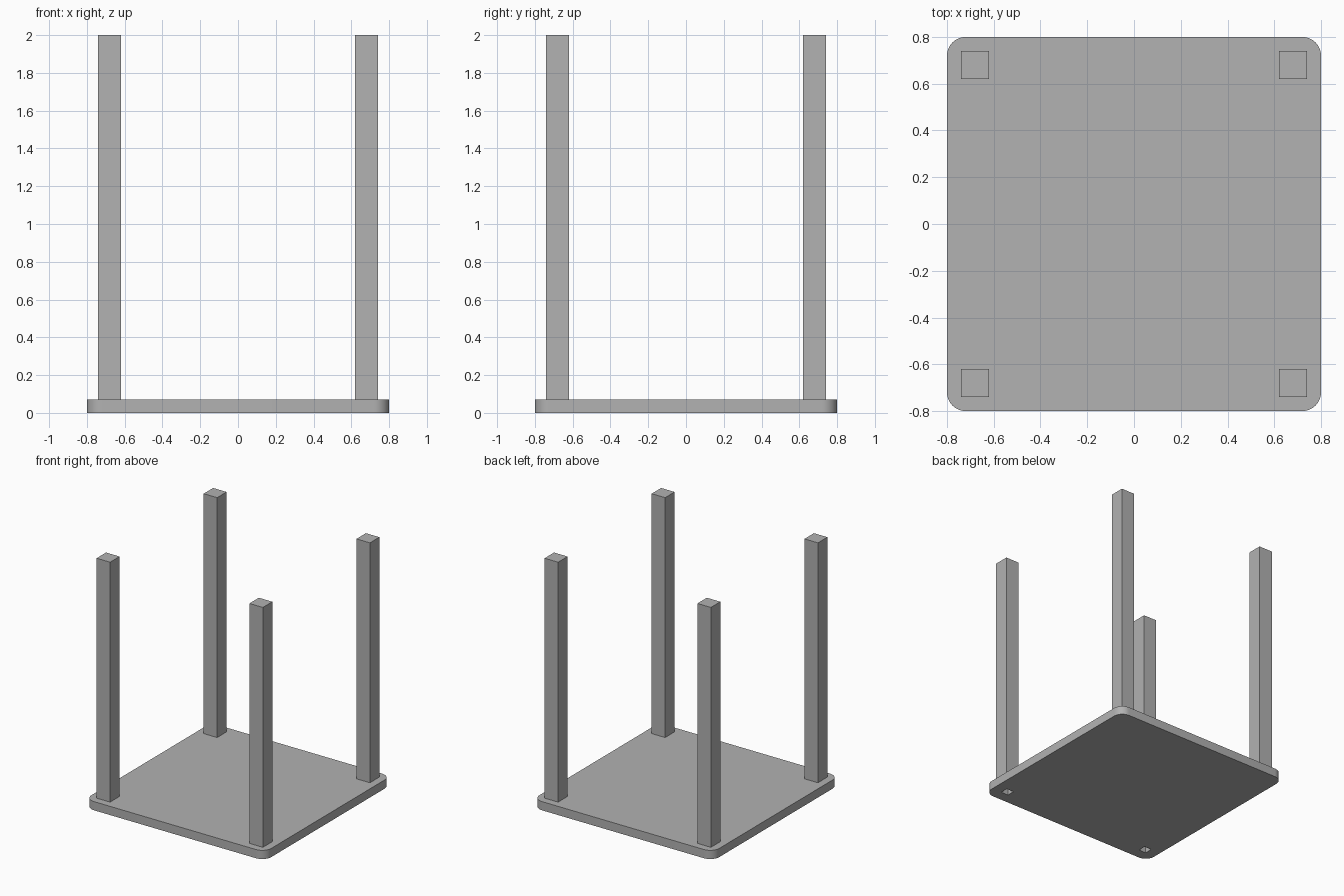
import bpy, bmesh
from mathutils import Matrix

if "Cube" in bpy.data.objects:
    bpy.data.objects.remove(bpy.data.objects["Cube"])

HALF, THICK, RADIUS = 0.80, 0.07, 0.08
LEG, LEG_POS, HEIGHT = 0.12, 0.68, 2.0
SOCKET = 0.065

grey = bpy.data.materials.new("plain_grey")
grey.diffuse_color = (0.445, 0.445, 0.445, 1)
grey.use_nodes = True
grey.node_tree.nodes["Principled BSDF"].inputs["Base Color"].default_value = grey.diffuse_color


def box(name, x, y, z0, z1, w, d):
    """Axis-aligned box standing between two heights."""
    bm = bmesh.new()
    m = Matrix.Translation((x, y, (z0 + z1) / 2)) @ Matrix.Diagonal((w, d, z1 - z0, 1))
    bmesh.ops.create_cube(bm, size=1, matrix=m)
    me = bpy.data.meshes.new(name)
    bm.to_mesh(me)
    bm.free()
    ob = bpy.data.objects.new(name, me)
    bpy.context.collection.objects.link(ob)
    me.materials.append(grey)
    return ob


# Table top lying on the ground, with rounded corners
top = box("table_top", 0, 0, 0, THICK, 2 * HALF, 2 * HALF)
bm = bmesh.new()
bm.from_mesh(top.data)
uprights = [e for e in bm.edges if abs(e.verts[0].co.z - e.verts[1].co.z) > 0.01]
bmesh.ops.bevel(bm, geom=uprights, offset=RADIUS, segments=10, profile=0.5, affect='EDGES')
bm.to_mesh(top.data)
bm.free()
bpy.context.view_layer.objects.active = top
top.select_set(True)
bpy.ops.object.shade_smooth_by_angle(angle=0.6)

# Four square legs
for side, sx in (("left", -1), ("right", 1)):
    for end, sy in (("front", -1), ("back", 1)):
        box(f"{end}_{side}_leg", sx * LEG_POS, sy * LEG_POS, THICK, HEIGHT, LEG, LEG)

# Square sockets through the table top under the two front legs
for side, sx in (("left", -1), ("right", 1)):
    cutter = box(f"{side}_socket_cutter", sx * LEG_POS, -LEG_POS, -0.05, THICK + 0.05, SOCKET, SOCKET)
    cutter.hide_render = True
    cutter.hide_set(True)
    cut = top.modifiers.new(f"{side}_socket", 'BOOLEAN')
    cut.operation = 'DIFFERENCE'
    cut.solver = 'EXACT'
    cut.object = cutter
